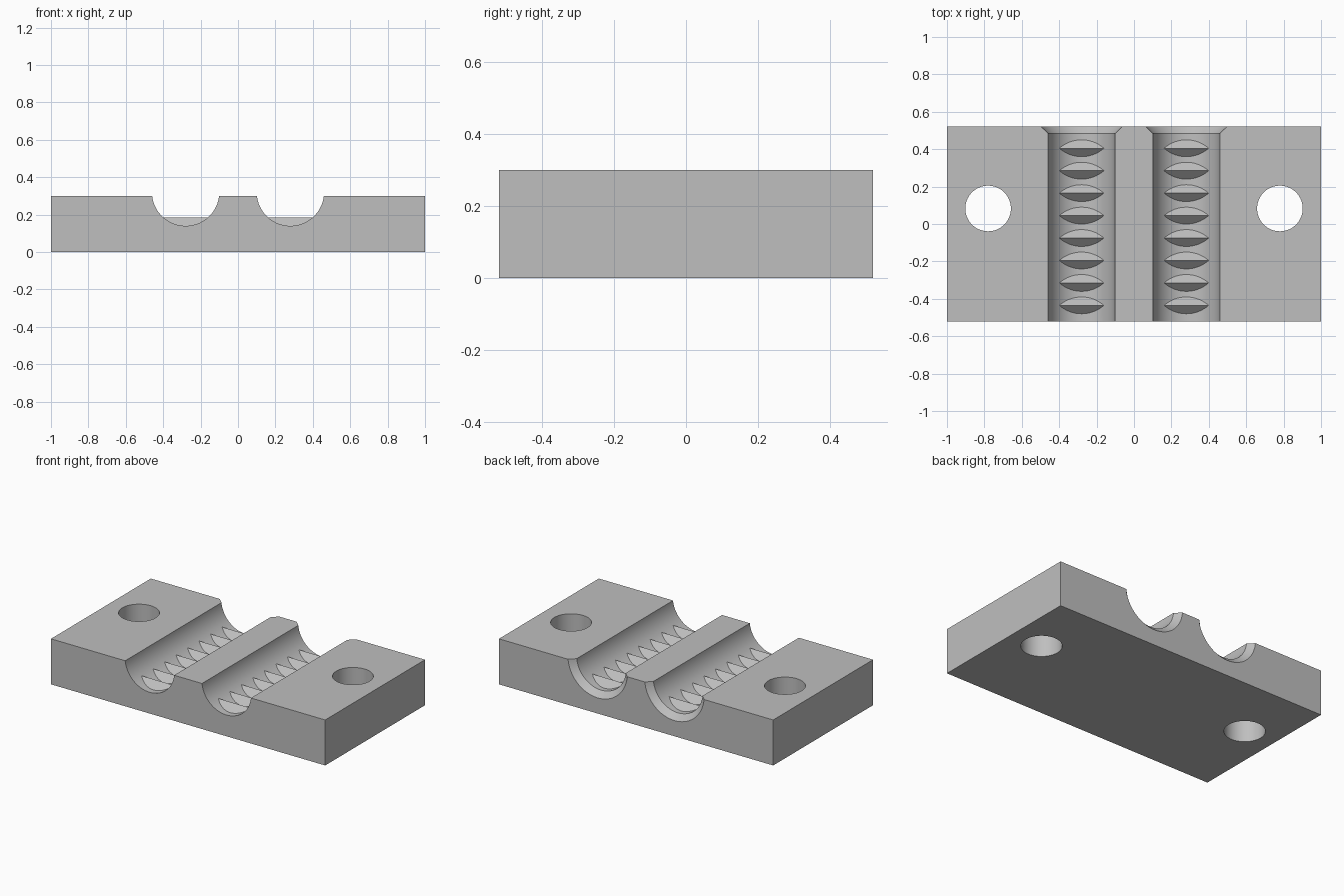
import bpy, bmesh, math
from mathutils import Matrix

if "Cube" in bpy.data.objects:
    bpy.data.objects.remove(bpy.data.objects["Cube"], do_unlink=True)

WIDTH, DEPTH, HEIGHT = 2.0, 1.04, 0.30
GROOVE_X, GROOVE_Z, GROOVE_R = 0.28, 0.32, 0.18
CHAMFER = 0.037
HOLE_X, HOLE_Y, HOLE_R = 0.78, 0.083, 0.122
TOOTH_TOP, TOOTH_BASE, TOOTH_HALF = 0.185, 0.13, 0.125
TOOTH_COUNT, TOOTH_FIRST, TOOTH_STEP = 8, -0.435, 0.12
SIDES = (-1, 1)

grey = bpy.data.materials.new("plain grey")
grey.use_nodes = True
colour = (0.52, 0.52, 0.52, 1)
grey.diffuse_color = colour
grey.node_tree.nodes["Principled BSDF"].inputs["Base Color"].default_value = colour


def finish(bm, name):
    """Turn a bmesh into a named, linked object."""
    bmesh.ops.recalc_face_normals(bm, faces=bm.faces)
    mesh = bpy.data.meshes.new(name)
    bm.to_mesh(mesh)
    bm.free()
    mesh.materials.append(grey)
    obj = bpy.data.objects.new(name, mesh)
    bpy.context.collection.objects.link(obj)
    return obj


def loft(bm, rings):
    """Closed solid through a series of equal-sized point rings."""
    loops = [[bm.verts.new(p) for p in ring] for ring in rings]
    for a, b in zip(loops, loops[1:]):
        for i in range(len(a)):
            j = (i + 1) % len(a)
            bm.faces.new((a[i], a[j], b[j], b[i]))
    bm.faces.new(loops[0][::-1])
    bm.faces.new(loops[-1])


def circle(radius, height, matrix, n=72):
    turn = math.tau / n
    return [matrix @ Matrix.Rotation(i * turn, 4, 'Z') @ Matrix.Translation((radius, 0, height)).translation
            for i in range(n)]


def apply_boolean(target, tool, operation):
    """Combine two solids and discard the tool."""
    mod = target.modifiers.new(tool.name, 'BOOLEAN')
    mod.operation, mod.solver, mod.object = operation, 'EXACT', tool
    tool.hide_render = True
    graph = bpy.context.evaluated_depsgraph_get()
    result = bpy.data.meshes.new_from_object(target.evaluated_get(graph))
    target.modifiers.clear()
    target.data = result
    bpy.data.objects.remove(tool, do_unlink=True)


# Rectangular body
bm = bmesh.new()
bmesh.ops.create_cube(bm, size=1, matrix=Matrix.Translation((0, 0, HEIGHT / 2))
                      @ Matrix.Diagonal((WIDTH, DEPTH, HEIGHT, 1)))
block = finish(bm, "clamp_block")

# Round grooves flaring at the back, and upright bolt holes
bm = bmesh.new()
for side in SIDES:
    along_y = Matrix.Translation((side * GROOVE_X, 0, GROOVE_Z)) @ Matrix.Rotation(-math.pi / 2, 4, 'X')
    back, extra = DEPTH / 2, 0.02
    stations = ((GROOVE_R, -back - extra), (GROOVE_R, back - CHAMFER),
                (GROOVE_R + CHAMFER + extra, back + extra))
    loft(bm, [circle(r, h, along_y) for r, h in stations])
    upright = Matrix.Translation((side * HOLE_X, HOLE_Y, 0))
    loft(bm, [circle(HOLE_R, h, upright) for h in (-0.1, HEIGHT + 0.1)])
apply_boolean(block, finish(bm, "groove_and_hole_cutter"), 'DIFFERENCE')

# Rows of wedge-shaped gripping teeth across the groove floors
bm = bmesh.new()
rise = TOOTH_TOP - TOOTH_BASE
for side in SIDES:
    for k in range(TOOTH_COUNT):
        y = TOOTH_FIRST + k * TOOTH_STEP
        loft(bm, [[(x, y - rise, TOOTH_BASE), (x, y + rise, TOOTH_BASE), (x, y, TOOTH_TOP)]
                  for x in (side * GROOVE_X - TOOTH_HALF, side * GROOVE_X + TOOTH_HALF)])
apply_boolean(block, finish(bm, "grip_teeth"), 'UNION')

# Smooth curved walls, crisp edges
bpy.ops.object.select_all(action='DESELECT')
block.select_set(True)
bpy.context.view_layer.objects.active = block
bpy.ops.object.shade_smooth_by_angle(angle=math.radians(25))
